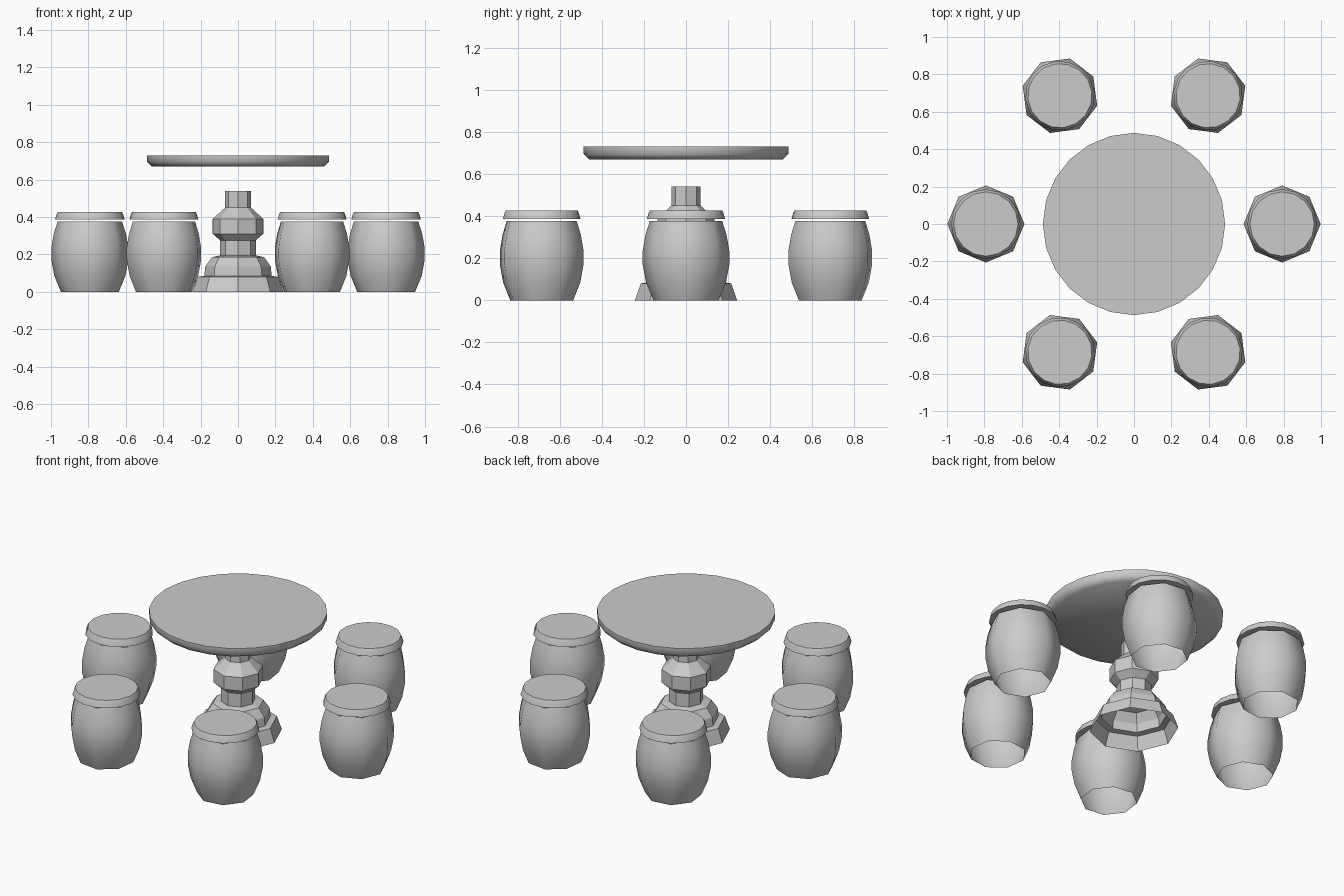
import bpy
import bmesh
from math import cos, sin, pi, radians

if "Cube" in bpy.data.objects:
    bpy.data.objects.remove(bpy.data.objects["Cube"], do_unlink=True)

stone = bpy.data.materials.new("grey_stone")
stone.use_nodes = True
stone.diffuse_color = (0.6, 0.6, 0.6, 1)
stone.node_tree.nodes["Principled BSDF"].inputs["Base Color"].default_value = (0.6, 0.6, 0.6, 1)


def lathe(name, profile, sides, cap_bottom=False, smooth_angle=None):
    """Turn a (radius, height) profile, listed from bottom to top, into a solid."""
    bm = bmesh.new()
    rings = []
    for r, z in profile:
        rings.append([bm.verts.new((r * cos(2 * pi * i / sides), r * sin(2 * pi * i / sides), z))
                      for i in range(sides)])
    for low, high in zip(rings, rings[1:]):
        for i in range(sides):
            j = (i + 1) % sides
            bm.faces.new((low[i], low[j], high[j], high[i]))
    bm.faces.new(rings[-1])
    if cap_bottom:
        bm.faces.new(rings[0][::-1])
    mesh = bpy.data.meshes.new(name)
    bm.to_mesh(mesh)
    bm.free()
    mesh.materials.append(stone)
    obj = bpy.data.objects.new(name, mesh)
    bpy.context.collection.objects.link(obj)
    if smooth_angle:
        bpy.ops.object.select_all(action='DESELECT')
        obj.select_set(True)
        bpy.context.view_layer.objects.active = obj
        bpy.ops.object.shade_smooth_by_angle(angle=radians(smooth_angle))
    return obj


# Round table top with a bevelled underside
lathe("table_top", [(0.46, 0.67), (0.487, 0.695), (0.487, 0.73)], 24, True, 50)

# Hollow octagonal pedestal: skirt, stepped foot, neck, bulb and post
lathe("pedestal", [
    (0.243, 0), (0.215, 0.08), (0.18, 0.085), (0.175, 0.135), (0.14, 0.185),
    (0.095, 0.195), (0.095, 0.275), (0.135, 0.31), (0.135, 0.39),
    (0.075, 0.445), (0.07, 0.45), (0.07, 0.54)], 8)

# Six barrel stools around the table, each with a separate lid
barrel = [(0.155, 0), (0.19, 0.085), (0.206, 0.17), (0.206, 0.235), (0.193, 0.31), (0.172, 0.377)]
lid = [(0.186, 0.387), (0.178, 0.415), (0.172, 0.427)]
for n in range(6):
    angle = n * pi / 3
    for part in (lathe(f"stool_body_{n + 1}", barrel, 8, False, 50),
                 lathe(f"stool_lid_{n + 1}", lid, 16, True, 50)):
        part.location = (0.792 * cos(angle), 0.792 * sin(angle), 0)
        part.rotation_euler.z = angle
